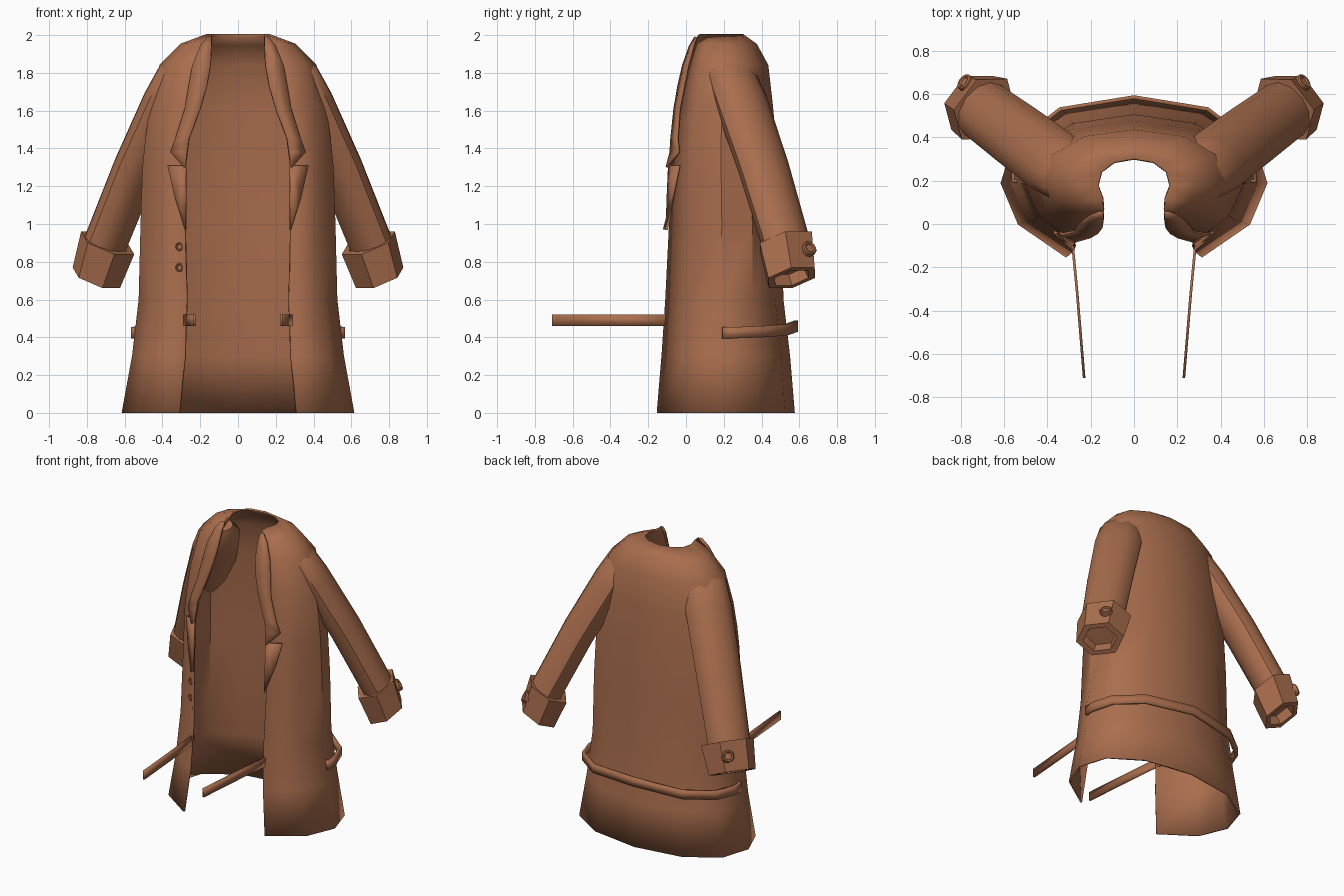
import bpy, bmesh, math
from mathutils import Vector

if "Cube" in bpy.data.objects:
    bpy.data.objects.remove(bpy.data.objects["Cube"], do_unlink=True)

BROWN = (0.40, 0.155, 0.075, 1)
cloth = bpy.data.materials.new("brown_cloth")
cloth.use_nodes = True
cloth.diffuse_color = BROWN
shader = cloth.node_tree.nodes["Principled BSDF"]
shader.inputs["Base Color"].default_value = BROWN
shader.inputs["Roughness"].default_value = 0.8


def finish(name, bm, mirror=True, thickness=0, angle=40):
    """Turn a bmesh into a shaded object with its modifiers."""
    bmesh.ops.recalc_face_normals(bm, faces=bm.faces)
    mesh = bpy.data.meshes.new(name)
    bm.to_mesh(mesh)
    bm.free()
    mesh.materials.append(cloth)
    mesh.shade_smooth()
    mesh.set_sharp_from_angle(angle=math.radians(angle))
    obj = bpy.data.objects.new(name, mesh)
    bpy.context.collection.objects.link(obj)
    if mirror:
        mod = obj.modifiers.new("Mirror", "MIRROR")
        mod.use_clip = True
    if thickness:
        mod = obj.modifiers.new("Solidify", "SOLIDIFY")
        mod.thickness = thickness
        mod.offset = 0
    return obj


def loft(rows, closed=False, cap_start=False, cap_end=False):
    """Skin a list of equally long point rows."""
    bm = bmesh.new()
    rings = [[bm.verts.new(p) for p in row] for row in rows]
    count = len(rings[0])
    for a, b in zip(rings, rings[1:]):
        for i in range(count if closed else count - 1):
            j = (i + 1) % count
            bm.faces.new((a[i], a[j], b[j], b[i]))
    if cap_start:
        bm.faces.new(rings[0])
    if cap_end:
        bm.faces.new(rings[-1])
    return bm


# Coat sections: height, front edge x, half width, front y, back y
SECTIONS = [
    (0.0, 0.31, 0.61, -0.15, 0.57),
    (0.3, 0.28, 0.555, -0.125, 0.545),
    (0.6, 0.27, 0.52, -0.105, 0.51),
    (1.0, 0.28, 0.51, -0.085, 0.50),
    (1.3, 0.28, 0.50, -0.075, 0.48),
    (1.45, 0.26, 0.485, -0.065, 0.47),
    (1.62, 0.20, 0.46, -0.045, 0.455),
    (1.84, 0.15, 0.41, 0.0, 0.43),
    (1.95, 0.145, 0.30, 0.04, 0.37),
    (2.0, 0.14, 0.165, 0.07, 0.30),
]
# Half outline from the second point to the back centre, as fractions
OUTLINE = [(0.87, 0.21), (1, 0.47), (0.9, 0.74), (0.55, 0.93), (0, 1)]


def section(z):
    for a, b in zip(SECTIONS, SECTIONS[1:]):
        if z <= b[0]:
            t = (z - a[0]) / (b[0] - a[0])
            return [p + (q - p) * t for p, q in zip(a, b)]


def ring(z):
    _, edge, width, front, back = section(z)
    pts = [(edge, front, z)]
    return pts + [(u * width, front + v * (back - front), z) for u, v in OUTLINE]


def front_y(x, z):
    """Depth of the front panel at a place."""
    a, b = ring(z)[:2]
    return a[1] + (b[1] - a[1]) * (x - a[0]) / max(b[0] - a[0], 0.05)


# Body of the coat
finish("coat_body", loft([ring(s[0]) for s in SECTIONS]), thickness=0.012)


# Lapels, rows of height, inner x, outer x
def lapel(name, rows):
    pts = []
    for z, inner, outer in rows:
        pts.append([(x, front_y(x, z) - off, z)
                    for x, off in ((inner, 0.012), (outer, 0.03))])
    finish(name, loft(pts), thickness=0.014, angle=25)


lapel("upper_lapels", [(1.99, 0.14, 0.16), (1.94, 0.14, 0.20), (1.84, 0.145, 0.24),
                       (1.73, 0.165, 0.26), (1.61, 0.20, 0.28), (1.45, 0.26, 0.33),
                       (1.38, 0.27, 0.355), (1.3, 0.278, 0.285)])
lapel("lower_lapels", [(1.31, 0.275, 0.37), (1.15, 0.275, 0.335), (0.97, 0.275, 0.28)])

# Sleeve axes: across is level, over points up and outward
DOWN = Vector((0.31, 0.23, -0.70)).normalized()
ACROSS = Vector((0.6, -0.8, 0)).normalized()
OVER = ACROSS.cross(DOWN).normalized()
if OVER.z < 0:
    OVER = -OVER


def tube_ring(center, wide, high, sides):
    c = Vector(center)
    return [c + ACROSS * wide * math.cos(k * math.tau / sides)
            + OVER * high * math.sin(k * math.tau / sides) for k in range(sides)]


# Sleeves
sleeve = [((0.28, 0.21, 1.87), 0.08, 0.05), ((0.31, 0.235, 1.80), 0.14, 0.10),
          ((0.38, 0.29, 1.65), 0.155, 0.11), ((0.54, 0.41, 1.30), 0.15, 0.107),
          ((0.71, 0.535, 0.88), 0.14, 0.105)]
finish("sleeves", loft([tube_ring(*s, 12) for s in sleeve], True, True, True))

# Turned-back cuffs with a recessed opening
top, bottom = Vector((0.69, 0.53, 0.90)), Vector((0.75, 0.56, 0.715))
cuff = [(bottom - DOWN * 0.06, 0.10, 0.085), (bottom, 0.11, 0.095), (bottom, 0.155, 0.13),
        (top, 0.175, 0.145), (top, 0.135, 0.10)]
finish("cuffs", loft([tube_ring(*c, 6) for c in cuff], True, True), angle=30)


# Buttons: a disc with a raised rim
def button(name, place, normal, radius, mirror):
    turn = Vector(normal).to_track_quat("Z", "Y")
    profile = [(1, -0.5), (1, 0.3), (0.85, 0.45), (0.65, 0.4), (0.55, 0.2), (0.15, 0.2)]
    rows = [[Vector(place) + turn @ Vector((radius * r * math.cos(k * math.tau / 12),
                                            radius * r * math.sin(k * math.tau / 12),
                                            radius * h)) for k in range(12)]
            for r, h in profile]
    finish(name, loft(rows, True, True, True), mirror)


button("cuff_buttons", (top + bottom) / 2 + OVER * 0.125 - ACROSS * 0.05, OVER, 0.04, True)
for label, z in (("upper", 0.88), ("lower", 0.77)):
    button(label + "_front_button", (-0.307, front_y(0.307, z) - 0.004, z),
           (-0.4, -1, 0), 0.023, False)


# Belt pieces as upright ribbons
def ribbon(name, path, height, thickness):
    rows = [[(x, y, z - height / 2), (x, y, z + height / 2)] for x, y, z in path]
    finish(name, loft(rows), thickness=thickness)


ribbon("front_belt_ends", [(0.285, -0.08, 0.49), (0.262, -0.32, 0.49),
                           (0.23, -0.71, 0.49)], 0.06, 0.012)
ribbon("back_belt", [(0.52, 0.195, 0.425), (0.56, 0.20, 0.425), (0.555, 0.27, 0.425),
                     (0.51, 0.40, 0.43), (0.34, 0.53, 0.44), (0, 0.585, 0.46)], 0.06, 0.018)
